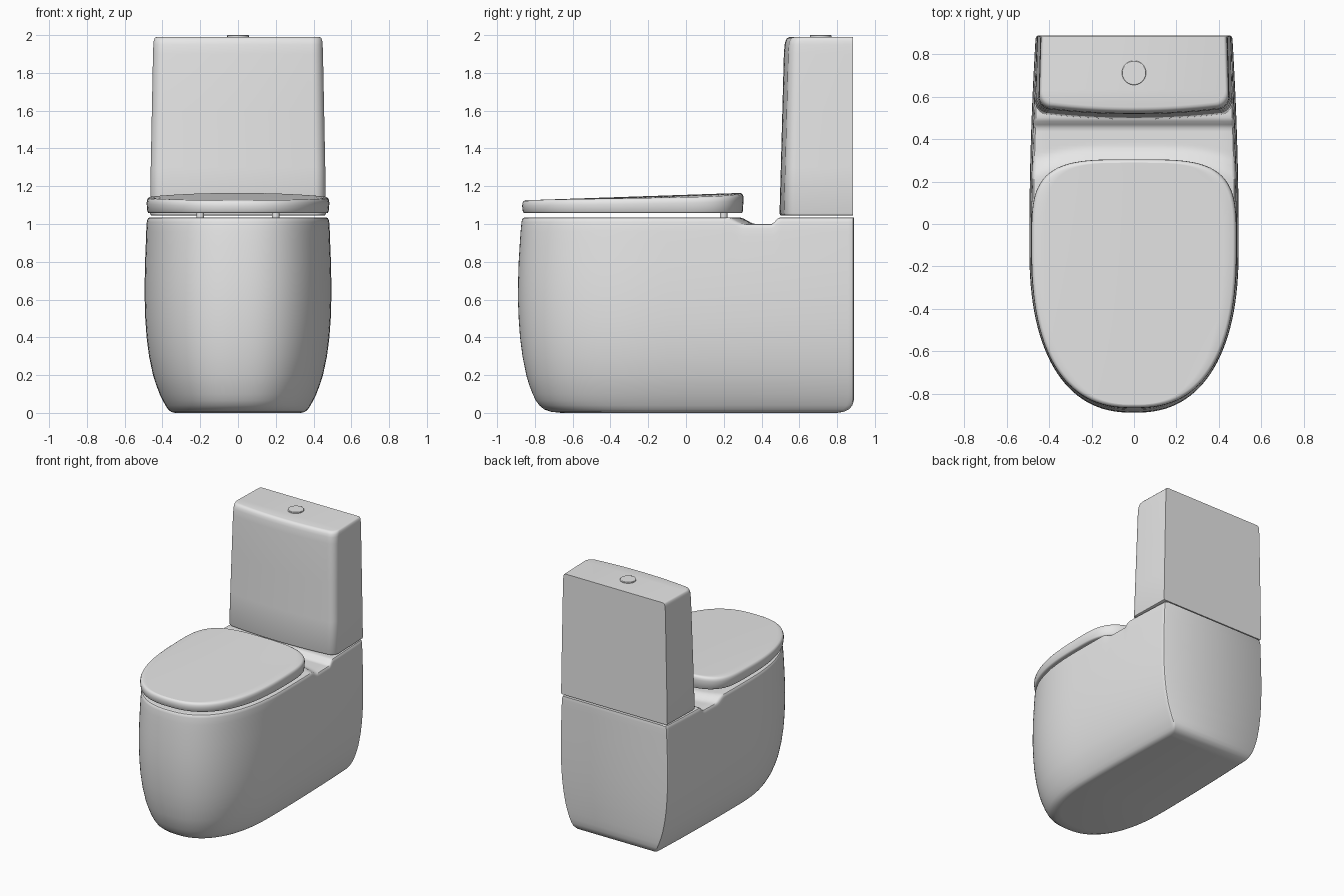
import bpy, bmesh, math

if "Cube" in bpy.data.objects:
    bpy.data.objects.remove(bpy.data.objects["Cube"])

ceramic = bpy.data.materials.new("white ceramic")
ceramic.diffuse_color = (0.8, 0.8, 0.8, 1)
ceramic.use_nodes = True
ceramic.node_tree.nodes["Principled BSDF"].inputs["Base Color"].default_value = ceramic.diffuse_color


def smooth(t):
    t = max(0.0, min(1.0, t))
    return t * t * (3 - 2 * t)


def finish(obj, angle=35):
    obj.data.materials.append(ceramic)
    bpy.ops.object.select_all(action='DESELECT')
    obj.select_set(True)
    bpy.context.view_layer.objects.active = obj
    bpy.ops.object.shade_smooth_by_angle(angle=math.radians(angle))


def loft(name, rings, columns=1, top=None, angle=35):
    """Skin mirrored half outlines; caps span left to right, top(x, y) shapes the upper one."""
    bm = bmesh.new()
    right = [[bm.verts.new(p) for p in r] for r in rings]
    left = [[bm.verts.new((-x, y, z)) for x, y, z in r] for r in rings]
    loops = [r + l[::-1] for r, l in zip(right, left)]
    n = len(loops[0])
    for a, b in zip(loops, loops[1:]):
        for i in range(n):
            j = (i + 1) % n
            bm.faces.new((a[i], a[j], b[j], b[i]))
    for level, cols in ((0, 1), (-1, columns)):
        rows = []
        for r, l in zip(right[level], left[level]):
            row = [r]
            for c in range(1, cols):
                x = r.co.x * (1 - 2 * c / cols)
                z = top(x, r.co.y) if top else r.co.z
                row.append(bm.verts.new((x, r.co.y, z)))
            rows.append(row + [l])
        for a, b in zip(rows, rows[1:]):
            for c in range(cols):
                bm.faces.new((a[c], a[c + 1], b[c + 1], b[c]))
    bmesh.ops.recalc_face_normals(bm, faces=bm.faces)
    mesh = bpy.data.meshes.new(name)
    bm.to_mesh(mesh)
    bm.free()
    obj = bpy.data.objects.new(name, mesh)
    bpy.context.collection.objects.link(obj)
    finish(obj, angle)
    return obj


def arc(hw, yc, yend, power, count=30):
    """Quarter superellipse from the tip at yend to the widest point at yc."""
    pts = []
    for k in range(count):
        a = math.pi / 2 * (k + 0.5) / count
        pts.append((hw * math.sin(a) ** (2 / power), yc + (yend - yc) * math.cos(a) ** (2 / power)))
    return pts


# Bowl and pedestal in one body, with a saddle between lid and tank
def drop(x, y):
    ramp = smooth((y + 0.07 * (abs(x) / 0.48) ** 4 - 0.28) / 0.09)
    return 0.035 * ramp * (1 - smooth((y - 0.455) / 0.04))


def body_outline(hw, yf, yb, z):
    yc = -0.1
    pts = arc(hw, yc, yf, 2.4)
    for i in range(61):
        s = i / 60
        pts.append((hw * (1 - 0.06 * s * s), yc + (yb - 0.015 - yc) * s))
    pts += [(hw * 0.94 - 0.004, yb - 0.005), (hw * 0.94 - 0.014, yb)]
    blend = smooth((z - 0.85) / 0.17)
    return [(x, y, z - drop(x, y) * blend) for x, y in pts]


body_levels = [
    (0.0, 0.335, -0.66, 0.80), (0.006, 0.355, -0.715, 0.835), (0.018, 0.37, -0.75, 0.862),
    (0.04, 0.384, -0.777, 0.881), (0.065, 0.398, -0.795, 0.888), (0.1, 0.415, -0.812, 0.89),
    (0.15, 0.434, -0.831, 0.89), (0.2, 0.45, -0.846, 0.89), (0.3, 0.471, -0.866, 0.89),
    (0.4, 0.484, -0.879, 0.89), (0.5, 0.491, -0.886, 0.89), (0.6, 0.494, -0.89, 0.89),
    (0.7, 0.494, -0.889, 0.89), (0.8, 0.492, -0.886, 0.89), (0.9, 0.488, -0.88, 0.89),
    (0.96, 0.486, -0.876, 0.89), (1.01, 0.483, -0.871, 0.89), (1.024, 0.480, -0.868, 0.89),
    (1.032, 0.474, -0.862, 0.89), (1.035, 0.464, -0.852, 0.89)]
loft("bowl_body", [body_outline(hw, yf, yb, z) for z, hw, yf, yb in body_levels],
     20, lambda x, y: 1.035 - drop(x, y))


# Closed lid: a slab rising slightly to the back, with a crowned top
def lid_top(x, y):
    t = (y + 0.87) / 1.175
    return 1.125 + 0.022 * t + 0.018 * t * (1 - (x / 0.485) ** 2)


def lid_outline(inset, bottom, fall):
    hw, yc = 0.484 - inset, -0.1
    pts = arc(hw, yc, -0.868 + inset, 2.5) + arc(hw, yc, 0.305 - inset, 3.8)[::-1]
    return [(x, y, bottom if bottom else lid_top(x, y) - fall) for x, y in pts]


loft("lid", [lid_outline(0.02, 1.057, 0), lid_outline(0.009, 1.059, 0), lid_outline(0.004, 1.066, 0),
             lid_outline(0, 0, 0.03), lid_outline(0.002, 0, 0.015), lid_outline(0.007, 0, 0.005),
             lid_outline(0.016, 0, 0)], 20, lid_top, 45)

# Small hidden pads holding the lid off the bowl
for side, label in ((-1, "left"), (1, "right")):
    bpy.ops.mesh.primitive_cylinder_add(vertices=24, radius=0.02, depth=0.03, location=(side * 0.2, 0.2, 1.047))
    bpy.context.object.name = label + "_lid_pad"
    finish(bpy.context.object)


# Tank: tapered box with bowed front and rounded front corners
def tank_outline(z, hw, yf):
    r, bow = 0.06, 0.022
    pts = [(hw - r) * (k + 0.3) / 12 for k in range(12)]
    pts = [(x, yf + bow * (x / (hw - r)) ** 2) for x in pts]
    for k in range(9):
        a = math.pi / 2 * k / 8
        pts.append((hw - r + r * math.sin(a), yf + bow + r * (1 - math.cos(a))))
    pts.append((hw - 0.008, 0.885))
    return [(x, y, z) for x, y in pts]


tank_levels = [(1.045, 0.458, 0.504), (1.048, 0.463, 0.498), (1.056, 0.466, 0.495), (1.3, 0.462, 0.502),
               (1.6, 0.456, 0.510), (1.9, 0.450, 0.518), (1.95, 0.448, 0.522), (1.97, 0.446, 0.527),
               (1.982, 0.442, 0.534), (1.988, 0.437, 0.542), (1.99, 0.43, 0.552)]
loft("tank", [tank_outline(*lv) for lv in tank_levels])

# Flush button
bpy.ops.mesh.primitive_cylinder_add(vertices=48, radius=0.057, depth=0.03, location=(0, 0.713, 1.985))
button = bpy.context.object
button.name = "flush_button"
bevel = button.modifiers.new("soft_edge", 'BEVEL')
bevel.width, bevel.segments = 0.003, 2
finish(button)
